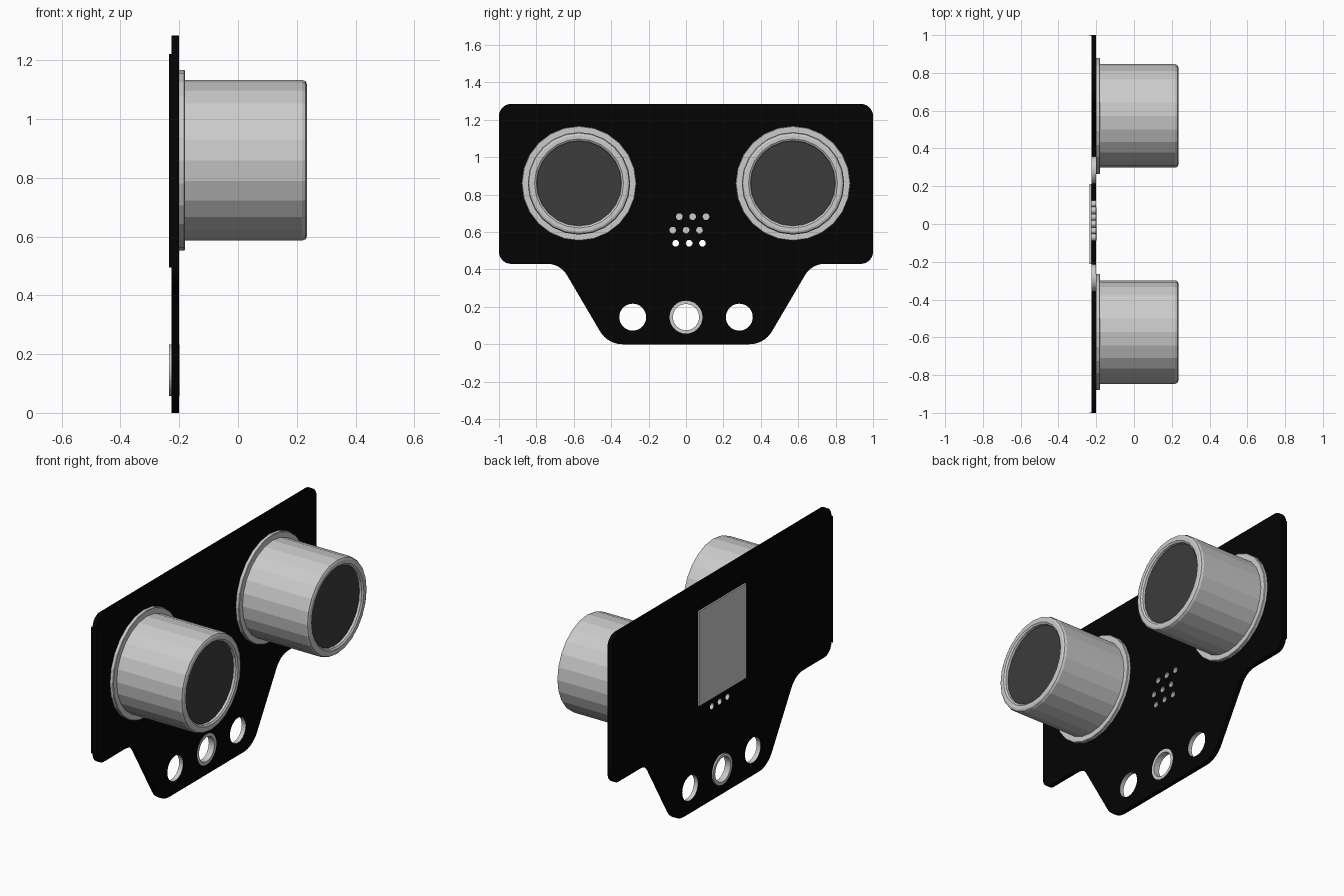
import bpy, bmesh, math
from mathutils import Vector

if "Cube" in bpy.data.objects:
    bpy.data.objects.remove(bpy.data.objects["Cube"])

XB, XF = -0.226, -0.2      # board back and front
XMIN, XMAX = -0.235, 0.235


def material(name, c):
    m = bpy.data.materials.new(name)
    m.diffuse_color = (c, c, c, 1)
    m.use_nodes = True
    m.node_tree.nodes["Principled BSDF"].inputs["Base Color"].default_value = m.diffuse_color
    return m


black = material("board_black", 0.001)
dark = material("mesh_dark", 0.045)


def finish(bm, name, mat=None):
    bmesh.ops.recalc_face_normals(bm, faces=bm.faces[:])
    me = bpy.data.meshes.new(name)
    bm.to_mesh(me)
    bm.free()
    ob = bpy.data.objects.new(name, me)
    bpy.context.collection.objects.link(ob)
    if mat:
        me.materials.append(mat)
    return ob


def circle(y, z, r, n):
    return [(y + r * math.cos(2 * math.pi * i / n), z + r * math.sin(2 * math.pi * i / n)) for i in range(n)]


def lathe(name, y, z, profile, n, mat=None, closed=False, cap=False):
    """Revolve (x, radius) pairs about an axis parallel to x."""
    bm = bmesh.new()
    rings = [[bm.verts.new((x, *p)) for p in circle(y, z, r, n)] for x, r in profile]
    pairs = list(zip(rings, rings[1:]))
    if closed:
        pairs.append((rings[-1], rings[0]))
    for a, b in pairs:
        for i in range(n):
            j = (i + 1) % n
            bm.faces.new((a[i], a[j], b[j], b[i]))
    if cap:
        bm.faces.new(rings[-1])
    return finish(bm, name, mat)


def box(name, lo, hi, mat=None):
    bm = bmesh.new()
    bmesh.ops.create_cube(bm, size=1)
    for v in bm.verts:
        v.co = [l + (c + 0.5) * (h - l) for c, l, h in zip(v.co, lo, hi)]
    return finish(bm, name, mat)


def rounded(corners, steps=8):
    """Round each (y, z, tangent length) corner of a closed outline."""
    out = []
    for i, (y, z, t) in enumerate(corners):
        p = Vector((y, z, 0))
        u = (Vector((*corners[i - 1][:2], 0)) - p).normalized()
        v = (Vector((*corners[(i + 1) % len(corners)][:2], 0)) - p).normalized()
        r = t * math.tan(u.angle(v) / 2)
        c = p + (u + v).normalized() * math.hypot(t, r)
        a, b = (p + u * t - c).normalized(), (p + v * t - c).normalized()
        out += [tuple((c + a.slerp(b, k / steps) * r)[:2]) for k in range(steps + 1)]
    return out


# Circuit board: rounded outline with holes
half = [(1, 1.285, 0.065), (1, 0.43, 0.065), (0.672, 0.43, 0.07), (0.419, 0, 0.08)]
outline = rounded(half + [(-y, z, t) for y, z, t in reversed(half)])
big_holes = [(-0.285, 0.145, 0.072), (0, 0.145, 0.088), (0.285, 0.145, 0.072)]
pin_holes = [(y0 + 0.0715 * k, z, 0.018)
             for y0, z in ((-0.055, 0.54), (-0.071, 0.61), (-0.036, 0.682)) for k in range(3)]
hole_loops = [circle(*h, 32) for h in big_holes] + [circle(*h, 16) for h in pin_holes]

bm = bmesh.new()
edges = []
for loop in [outline] + hole_loops:
    vs = [bm.verts.new((XF, y, z)) for y, z in loop]
    edges += [bm.edges.new((vs[i - 1], vs[i])) for i in range(len(vs))]
bmesh.ops.triangle_fill(bm, edges=edges, use_beauty=True, normal=(1, 0, 0))
ext = bmesh.ops.extrude_face_region(bm, geom=bm.faces[:], use_keep_orig=True)
for v in ext["geom"]:
    if isinstance(v, bmesh.types.BMVert):
        v.co.x = XB


def in_hole(p):
    return any(math.hypot(p.y - y, p.z - z) < r * 1.02 for y, z, r in big_holes + pin_holes)


# open the hole walls (lined separately) and the top edge
bm.normal_update()
drop = [f for f in bm.faces if abs(f.normal.x) < 0.5
        and (in_hole(f.calc_center_median()) or f.calc_center_median().z > 1.2849)]
bmesh.ops.delete(bm, geom=drop, context='FACES_ONLY')
finish(bm, "circuit_board", black)

# Hole linings
for i, (y, z, r) in enumerate(big_holes + pin_holes):
    if i != 1:
        lathe(f"hole_lining_{i}", y, z, [(XB, r), (XF, r)], 32 if i < 3 else 16)
lathe("centre_eyelet", 0, 0.145,
      [(XMIN, 0.07), (XMIN, 0.088), (XF + 0.001, 0.088), (XF + 0.001, 0.07)], 32, closed=True)

# Rear chip and thin lips on the board's side edges
box("rear_chip", (XMIN, -0.213, 0.59), (XB, 0.213, 1.135))
for side, name in ((-1, "left"), (1, "right")):
    y0, y1 = sorted((side, side * 0.997))
    box(f"edge_lip_{name}", (XMIN, y0, 0.495), (XB, y1, 1.222), black)

# Ultrasonic transducers
can = [(XF, 0.307), (-0.183, 0.307), (-0.18, 0.304), (-0.18, 0.274), (0.218, 0.274),
       (0.23, 0.269), (XMAX, 0.258), (XMAX, 0.238), (0.228, 0.228), (0.215, 0.226)]
for side, name in ((-1, "left"), (1, "right")):
    lathe(f"transducer_can_{name}", side * 0.572, 0.86, can, 24)
    lathe(f"transducer_mesh_{name}", side * 0.572, 0.86, [(0.215, 0.226)], 24, dark, cap=True)
